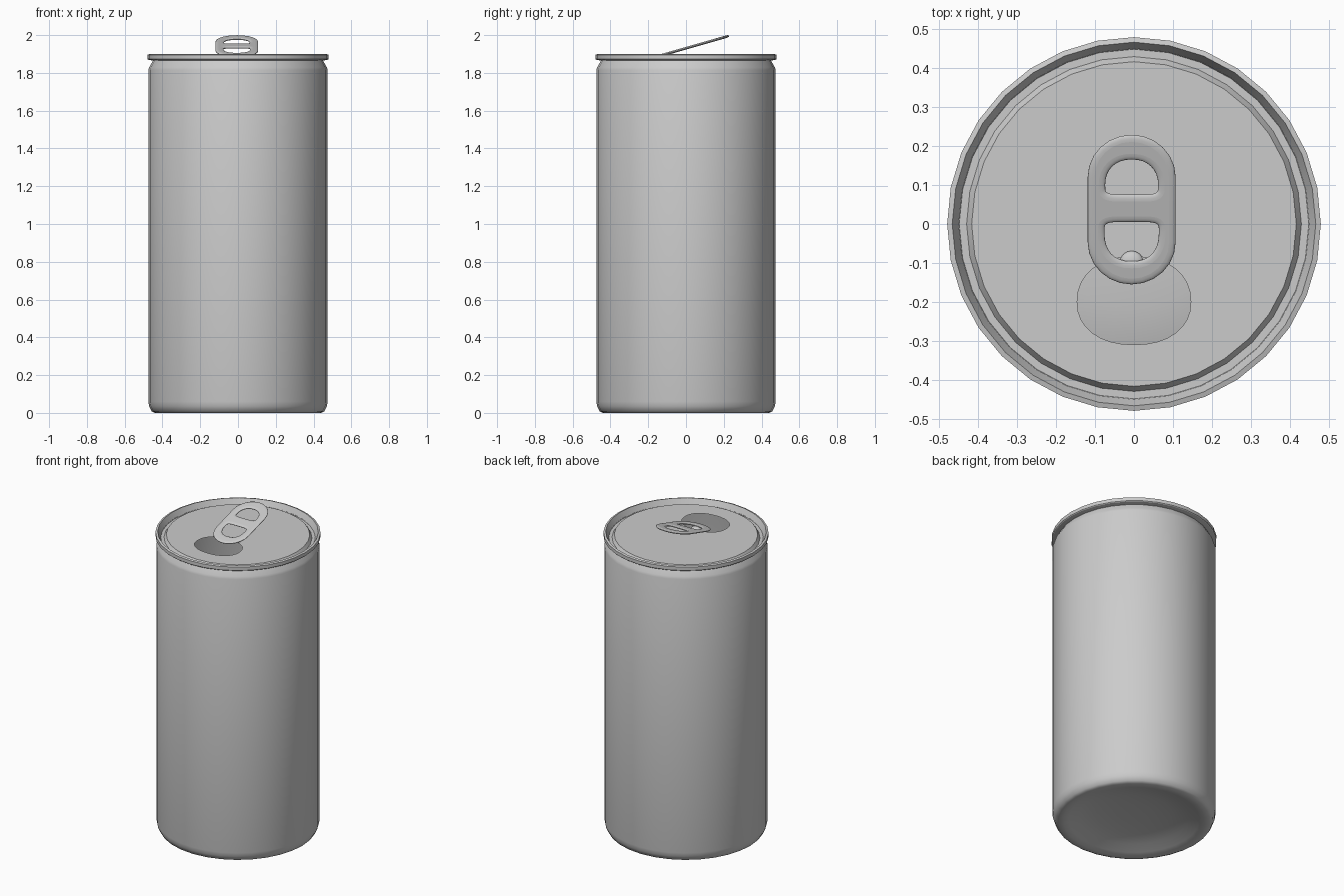
import bpy, bmesh, math

if "Cube" in bpy.data.objects:
    bpy.data.objects.remove(bpy.data.objects["Cube"])

SEG = 32
TILT = math.radians(16)


def smooth(obj, angle):
    bpy.ops.object.select_all(action='DESELECT')
    obj.select_set(True)
    bpy.context.view_layer.objects.active = obj
    bpy.ops.object.shade_smooth_by_angle(angle=math.radians(angle))


def ring(r, z):
    return [(r * math.sin(2 * math.pi * i / SEG), -r * math.cos(2 * math.pi * i / SEG), z)
            for i in range(SEG)]


def sgn_pow(v, p):
    return math.copysign(abs(v) ** p, v)


def egg(rx, top, n_top, bottom, n_bottom, cy, steps=SEG):
    """Closed rounded outline with separate upper and lower halves."""
    pts = []
    for i in range(steps):
        a = 2 * math.pi * i / steps
        s, c = math.sin(a), -math.cos(a)
        n, ry = (n_top, top) if c > 0 else (n_bottom, bottom)
        pts.append((rx * sgn_pow(s, 2 / n), cy + ry * sgn_pow(c, 2 / n)))
    return pts


def loft(name, rings, cap_start=False, angle=30):
    bm = bmesh.new()
    loops = [[bm.verts.new(p) for p in r] for r in rings]
    for a, b in zip(loops, loops[1:]):
        for i in range(SEG):
            j = (i + 1) % SEG
            bm.faces.new((a[i], a[j], b[j], b[i]))
    if cap_start:
        bm.faces.new(loops[0][::-1])
    me = bpy.data.meshes.new(name)
    bm.to_mesh(me)
    bm.free()
    obj = bpy.data.objects.new(name, me)
    bpy.context.collection.objects.link(obj)
    smooth(obj, angle)
    return obj


# Can body: domed base, straight wall, tapered neck
body = [(0.10, 0.055), (0.22, 0.047), (0.32, 0.03), (0.38, 0.008), (0.41, 0.0), (0.44, 0.0),
        (0.457, 0.008), (0.47, 0.035), (0.475, 0.06), (0.475, 1.815), (0.47, 1.83), (0.45, 1.865)]
loft("can_body", [ring(r, z) for r, z in body], cap_start=True, angle=40)

# Lid: seamed rim, groove and flat panel with the drinking hole
lid = [(0.45, 1.865), (0.476, 1.87), (0.48, 1.874), (0.48, 1.896), (0.467, 1.90),
       (0.449, 1.862), (0.43, 1.862), (0.417, 1.882)]
hole = [(x, y, 1.882) for x, y in egg(0.146, 0.116, 2.2, 0.11, 2.2, -0.2)]
loft("lid", [ring(r, z) for r, z in lid] + [hole], angle=25)

# Pull tab: rounded outline with two finger openings, tilted upward
R, STRAIGHT = 0.113, 0.087
outline = []
for k in range(2):
    for i in range(13):
        a = math.pi * (k + i / 12)
        outline.append((R * math.cos(a), R * math.sin(a) + (STRAIGHT if k == 0 else -STRAIGHT)))
upper = egg(0.068, 0.068, 2.2, 0.026, 5, 0.066)
lower = egg(0.070, 0.026, 5, 0.079, 2.4, -0.059)
cu = bpy.data.curves.new("pull_tab", 'CURVE')
cu.dimensions = '2D'
cu.fill_mode = 'BOTH'
cu.bevel_depth = 0.017
cu.offset = -0.017
cu.bevel_resolution = 3
for pts in (outline, upper, lower):
    sp = cu.splines.new('POLY')
    sp.points.add(len(pts) - 1)
    for p, (x, y) in zip(sp.points, pts):
        p.co = (x, y, 0, 1)
    sp.use_cyclic_u = True
tab = bpy.data.objects.new("pull_tab", cu)
bpy.context.collection.objects.link(tab)
tab.scale = (1, 1, 0.4)
tab.rotation_euler = (TILT, 0, 0)
tab.location = (-0.006, 0.037, 1.941)
bpy.ops.object.select_all(action='DESELECT')
tab.select_set(True)
bpy.context.view_layer.objects.active = tab
bpy.ops.object.convert(target='MESH')
smooth(bpy.context.view_layer.objects.active, 50)

# Rivet joining the tab to the lid
bpy.ops.mesh.primitive_uv_sphere_add(segments=16, ring_count=8, radius=1, location=(-0.006, -0.097, 1.886))
rivet = bpy.context.object
rivet.name = "rivet"
rivet.scale = (0.03, 0.028, 0.014)
smooth(rivet, 60)
